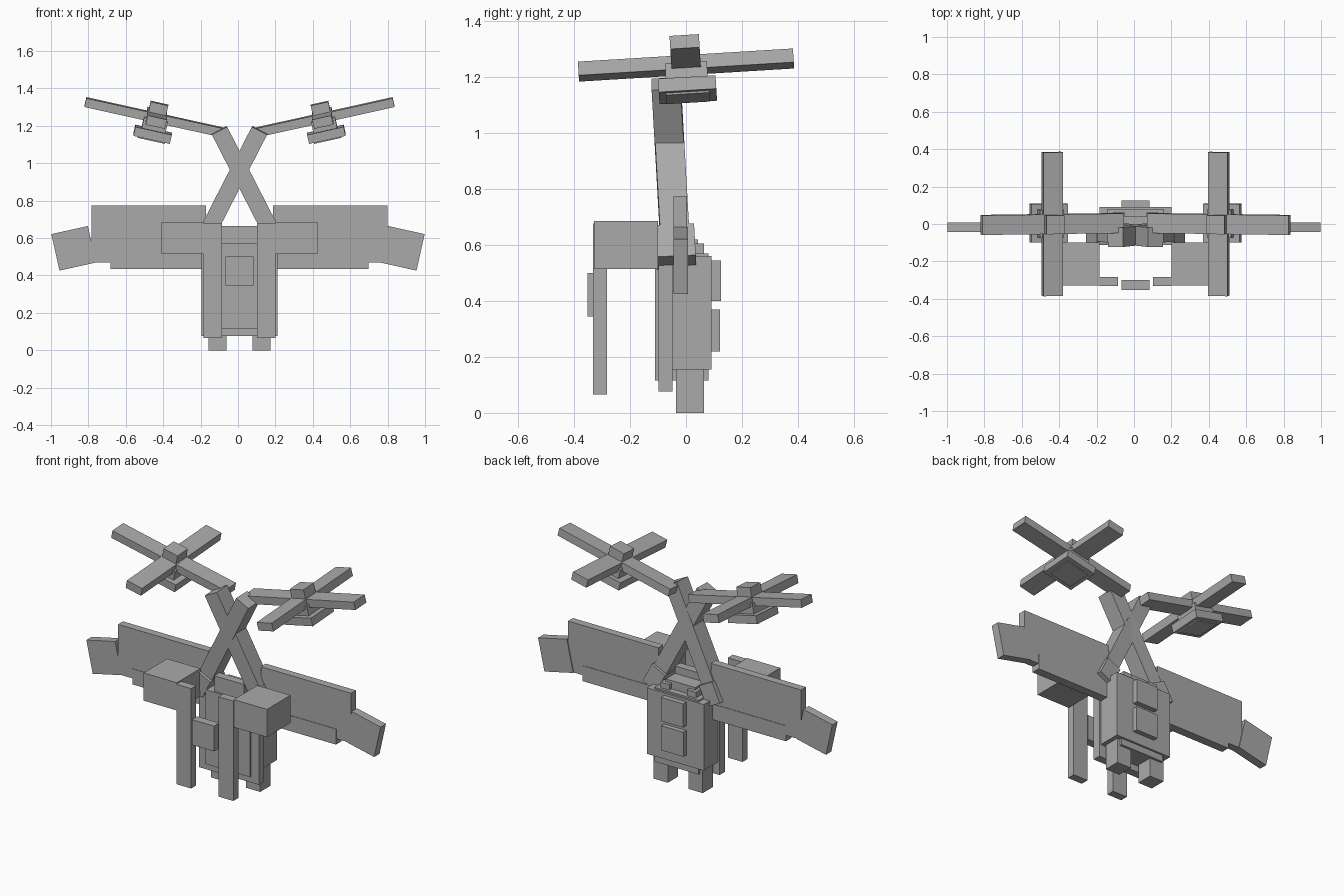
import bpy, math
from mathutils import Vector, Matrix

if "Cube" in bpy.data.objects:
    bpy.data.objects.remove(bpy.data.objects["Cube"])

grey = bpy.data.materials.new("plain_grey")
grey.diffuse_color = (0.4, 0.4, 0.4, 1)
grey.use_nodes = True
grey.node_tree.nodes["Principled BSDF"].inputs["Base Color"].default_value = grey.diffuse_color
C = 0.008  # x of the body's centre line


def box(name, lo, hi, matrix=None):
    """Box from its low corner to its high corner, optionally placed by a matrix."""
    bpy.ops.mesh.primitive_cube_add(size=1)
    ob = bpy.context.object
    ob.name = name
    lo, hi = Vector(lo), Vector(hi)
    ob.data.transform(Matrix.Translation((lo + hi) / 2) @ Matrix.Diagonal((*(hi - lo), 1)))
    if matrix:
        ob.data.transform(matrix)
    ob.data.materials.append(grey)
    return ob


def pair(name, lo, hi):
    """Two boxes mirrored about the body's centre line."""
    for side, s in (("left", -1), ("right", 1)):
        xs = sorted((C + s * lo[0], C + s * hi[0]))
        box(f"{side}_{name}", (xs[0], *lo[1:]), (xs[1], *hi[1:]))


# Body
box("body", (C - 0.193, -0.06, 0.155), (C + 0.193, 0.092, 0.56))
box("body_core", (C - 0.15, -0.11, 0.115), (C + 0.15, 0.08, 0.57))
box("front_panel", (C - 0.203, -0.098, 0.077), (C + 0.203, -0.048, 0.56))
box("collar", (C - 0.10, -0.098, 0.56), (C + 0.10, -0.048, 0.665))
box("collar_step", (C - 0.10, -0.05, 0.56), (C + 0.10, 0.042, 0.62))
pair("shoulder_block", (0.06, 0.0, 0.55), (0.12, 0.065, 0.605))
box("upper_back_plate", (C - 0.075, 0.09, 0.40), (C + 0.075, 0.125, 0.545))
box("lower_back_plate", (C - 0.075, 0.09, 0.22), (C + 0.075, 0.122, 0.37))
box("floating_front_plate", (C - 0.075, -0.352, 0.345), (C + 0.075, -0.30, 0.50))
pair("leg", (0.07, -0.035, 0.0), (0.167, 0.065, 0.16))

# Forward arms and hanging strips
pair("arm_block", (0.193, -0.328, 0.515), (0.418, -0.10, 0.685))
pair("hanging_strip", (0.093, -0.332, 0.065), (0.193, -0.283, 0.677))

# Wings with lower strips and slanted tips
pair("wing", (0.178, -0.045, 0.47), (0.79, 0.003, 0.775))
pair("wing_lower_strip", (0.178, -0.048, 0.435), (0.69, 0.006, 0.53))
for side, s in (("left", -1), ("right", 1)):
    m = Matrix.Translation((s * 0.8785, -0.018, 0.545)) @ Matrix.Rotation(math.radians(s * 12.5), 4, "Y")
    box(f"{side}_wing_tip", (-0.1, -0.026, -0.1), (0.1, 0.026, 0.1), m)

# Crossed struts with thicker feet
for side, s in (("left", -1), ("right", 1)):
    foot = Vector((C + s * 0.218, -0.035, 0.54))
    top = Vector((C - s * 0.108, -0.071, 1.176))
    axis = top - foot
    z = axis.normalized()
    x = Vector((0, 1, 0)).cross(z).normalized()
    rot = Matrix((x, z.cross(x), z)).transposed().to_4x4()
    m = Matrix.Translation(foot) @ rot
    box(f"{side}_strut", (-0.046, -0.052, 0), (0.046, 0.052, axis.length), m)
    box(f"{side}_strut_foot", (-0.05, -0.07, -0.002), (0.05, 0.07, 0.125), m)

# Tilted rotors
for side, s in (("left", -1), ("right", 1)):
    m = (Matrix.Translation((C + s * 0.445, 0, 1.243))
         @ Matrix.Rotation(math.radians(3.5), 4, "X")
         @ Matrix.Rotation(math.radians(-s * 12.5), 4, "Y"))
    parts = {
        "blade_across": (0.388, 0.0525, -0.024, 0.024),
        "blade_along": (0.0525, 0.385, -0.025, 0.025),
        "hub_cap": (0.048, 0.05, 0.0, 0.08),
        "hub_sleeve": (0.065, 0.075, -0.068, -0.005),
        "hub_base": (0.1, 0.103, -0.115, -0.066),
        "hub_underplate": (0.075, 0.077, -0.122, -0.11),
    }
    for name, (hx, hy, z0, z1) in parts.items():
        box(f"{side}_{name}", (-hx, -hy, z0), (hx, hy, z1), m)
